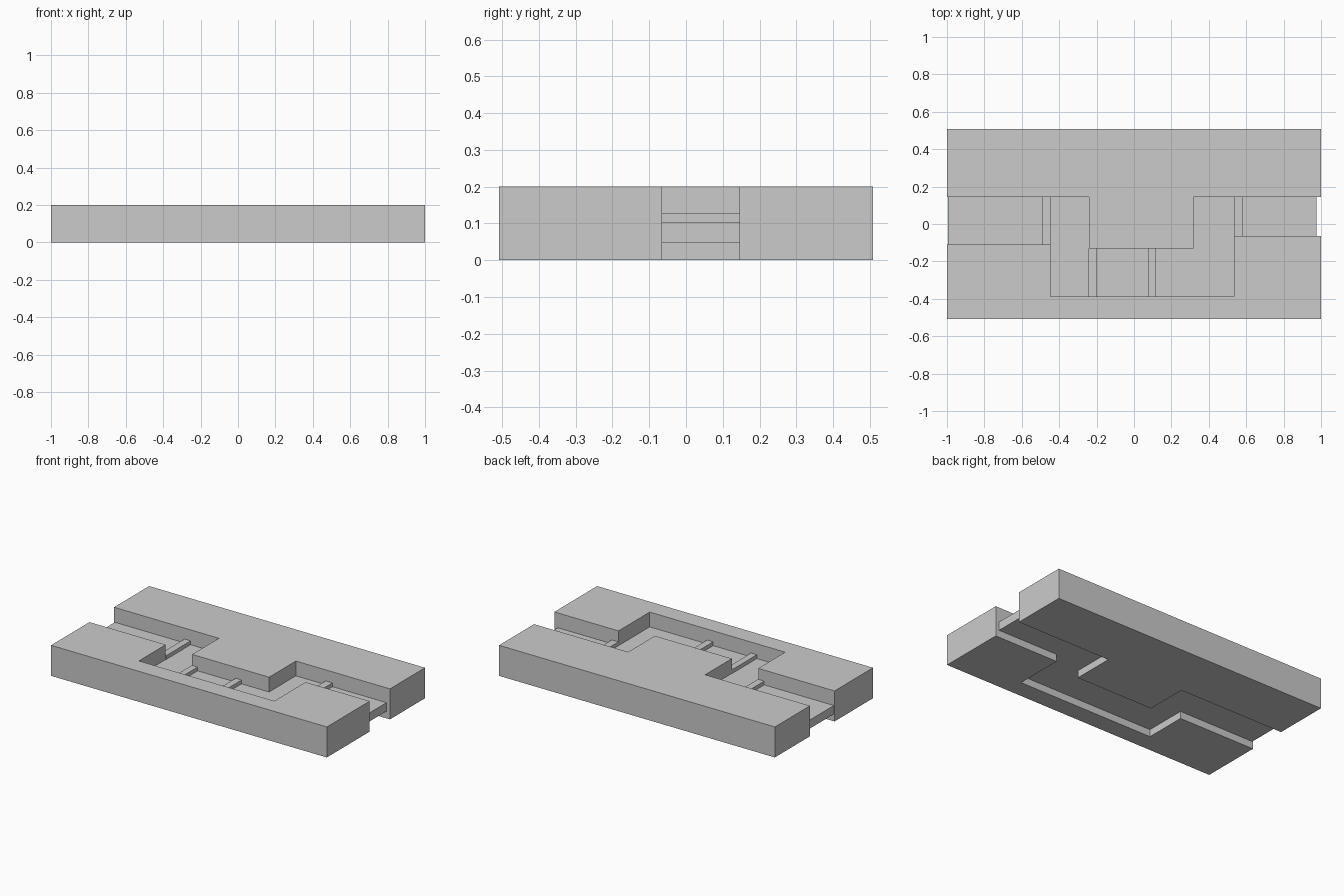
import bpy, bmesh

if "Cube" in bpy.data.objects:
    bpy.data.objects.remove(bpy.data.objects["Cube"])


def slab(name, outline, z0, z1):
    """Extrude a flat outline from z0 up to z1."""
    bm = bmesh.new()
    face = bm.faces.new([bm.verts.new((x, y, z0)) for x, y in outline])
    geom = bmesh.ops.extrude_face_region(bm, geom=[face])["geom"]
    bmesh.ops.translate(bm, vec=(0, 0, z1 - z0),
                        verts=[v for v in geom if isinstance(v, bmesh.types.BMVert)])
    bmesh.ops.recalc_face_normals(bm, faces=bm.faces[:])
    mesh = bpy.data.meshes.new(name)
    bm.to_mesh(mesh)
    bm.free()
    obj = bpy.data.objects.new(name, mesh)
    bpy.context.collection.objects.link(obj)
    return obj


HEIGHT, EDGE = 0.2, 0.508
FLOOR_BOTTOM, FLOOR_TOP, RIB_TOP = 0.047, 0.103, 0.128

# The two winding walls of the trench, left to right
back_wall = [(-0.24, 0.145), (-0.24, -0.132), (0.318, -0.132), (0.318, 0.145)]
front_wall = [(-0.447, -0.11), (-0.447, -0.388), (0.535, -0.388), (0.535, -0.065)]

# Ground banks on either side of the trench
slab("back_bank", [(-1, EDGE), (-1, 0.145)] + back_wall + [(1, 0.145), (1, EDGE)],
     0, HEIGHT)
slab("front_bank", [(-1, -EDGE), (-1, -0.11)] + front_wall + [(1, -0.065), (1, -EDGE)],
     0, HEIGHT)

# Raised trench floor linking the banks
slab("trench_floor",
     [(-0.995, 0.145)] + back_wall + [(0.975, 0.145), (0.975, -0.065)]
     + front_wall[::-1] + [(-0.995, -0.11)],
     FLOOR_BOTTOM, FLOOR_TOP)

# Cross ribs on the floor: x range, y range
ribs = [(-0.49, -0.445, -0.11, 0.145), (-0.242, -0.2, -0.388, -0.132),
        (0.075, 0.118, -0.388, -0.132), (0.535, 0.583, -0.065, 0.145)]
for i, (x0, x1, y0, y1) in enumerate(ribs, 1):
    slab(f"floor_rib_{i}", [(x0, y0), (x1, y0), (x1, y1), (x0, y1)],
         FLOOR_TOP, RIB_TOP)
